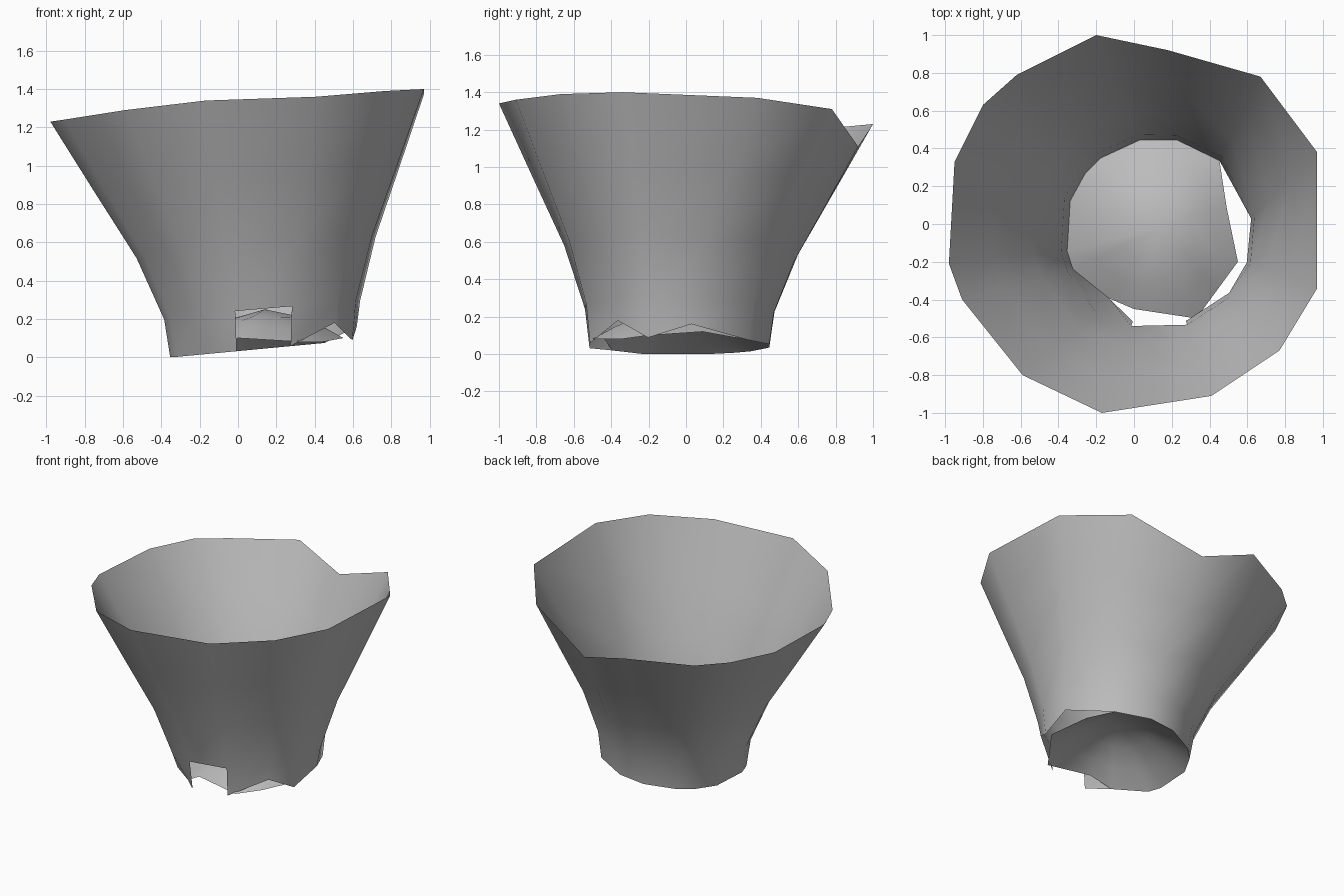
import bpy, bmesh, math
from mathutils import Vector

old = bpy.data.objects.get("Cube")
if old:
    bpy.data.objects.remove(old)

grey = bpy.data.materials.new("plain_grey")
grey.use_nodes = True
colour = (0.5, 0.5, 0.5, 1)
grey.diffuse_color = colour
grey.node_tree.nodes["Principled BSDF"].inputs["Base Color"].default_value = colour

# Uneven rim outline, counterclockwise from the +x side
RIM = [Vector(p) for p in (
    (.97, .38, 1.37), (.67, .78, 1.31), (.18, .92, 1.11), (-.2, 1, 1.23),
    (-.62, .79, 1.21), (-.8, .63, 1.22), (-.95, .33, 1.22), (-.98, -.21, 1.23),
    (-.91, -.4, 1.24), (-.59, -.8, 1.29), (-.17, -1, 1.34), (.41, -.91, 1.36),
    (.77, -.67, 1.39), (.97, -.34, 1.4))]
N = len(RIM)
CENTRE = Vector((.13, -.04, 0))
ANGLES = {0: 8, 10: 254, 11: 287}       # base corners twisted from the rim
DENT = {9: .44}                         # base corner pushed inward
LIFT = {12: .1, 0: .07}                 # torn corners of the wall's lower edge
FLARE = ((0, 0), (.16, .05), (.42, .28), (.7, .63), (1, 1))


def base_point(i):
    r = RIM[i]
    a = math.radians(ANGLES[i]) if i in ANGLES else math.atan2(r.y, r.x)
    p = CENTRE + DENT.get(i, .495) * Vector((math.cos(a), math.sin(a), 0))
    p.z = max(0, .094 * (p.x + .34))
    return p


def make_object(name, bm):
    mesh = bpy.data.meshes.new(name)
    bm.to_mesh(mesh)
    bm.free()
    mesh.materials.append(grey)
    ob = bpy.data.objects.new(name, mesh)
    bpy.context.collection.objects.link(ob)
    mesh.shade_smooth()
    return ob


def skin(bm, lower, upper, skip=()):
    for i in range(N):
        if i not in skip:
            j = (i + 1) % N
            bm.faces.new((lower[i], lower[j], upper[j], upper[i]))


# Flared wall, with one opening at the front of the lowest band
base = [base_point(i) for i in range(N)]
bm = bmesh.new()
rings = []
for t, f in FLARE:
    ring = []
    for i in range(N):
        b = base[i]
        if t > 0 and i in DENT:         # the dent is only at the foot
            b = CENTRE + (b - CENTRE) * (.52 / DENT[i])
        p = b.lerp(RIM[i], f)
        p.z = b.z + (RIM[i].z - b.z) * t
        if t == 0:
            p.z += LIFT.get(i, 0)
        ring.append(bm.verts.new(p))
    rings.append(ring)
for k in range(len(rings) - 1):
    skin(bm, rings[k], rings[k + 1], skip=(10,) if k == 0 else ())
make_object("flared_wall", bm)

# Domed floor, with its edge torn back from the wall in places
TORN = {10: (0, -.45, .1), 11: (.33, -.5, .08), 12: (.44, -.35, .08),
        13: (.55, -.2, .1), 0: (.49, .09, .12)}
edge = [Vector(TORN.get(i, base[i])) for i in range(N)]
apex = Vector((.14, -.02, .25))
bm = bmesh.new()
rings = []
for s in (1, .75, .45):
    ring = []
    for e in edge:
        p = apex.lerp(e, s)
        p.z = apex.z + (e.z - apex.z) * s ** 1.7
        ring.append(bm.verts.new(p))
    rings.append(ring)
for k in range(len(rings) - 1):
    skin(bm, rings[k], rings[k + 1])
top = bm.verts.new(apex)
for i in range(N):
    bm.faces.new((rings[-1][i], rings[-1][(i + 1) % N], top))
make_object("domed_floor", bm)
